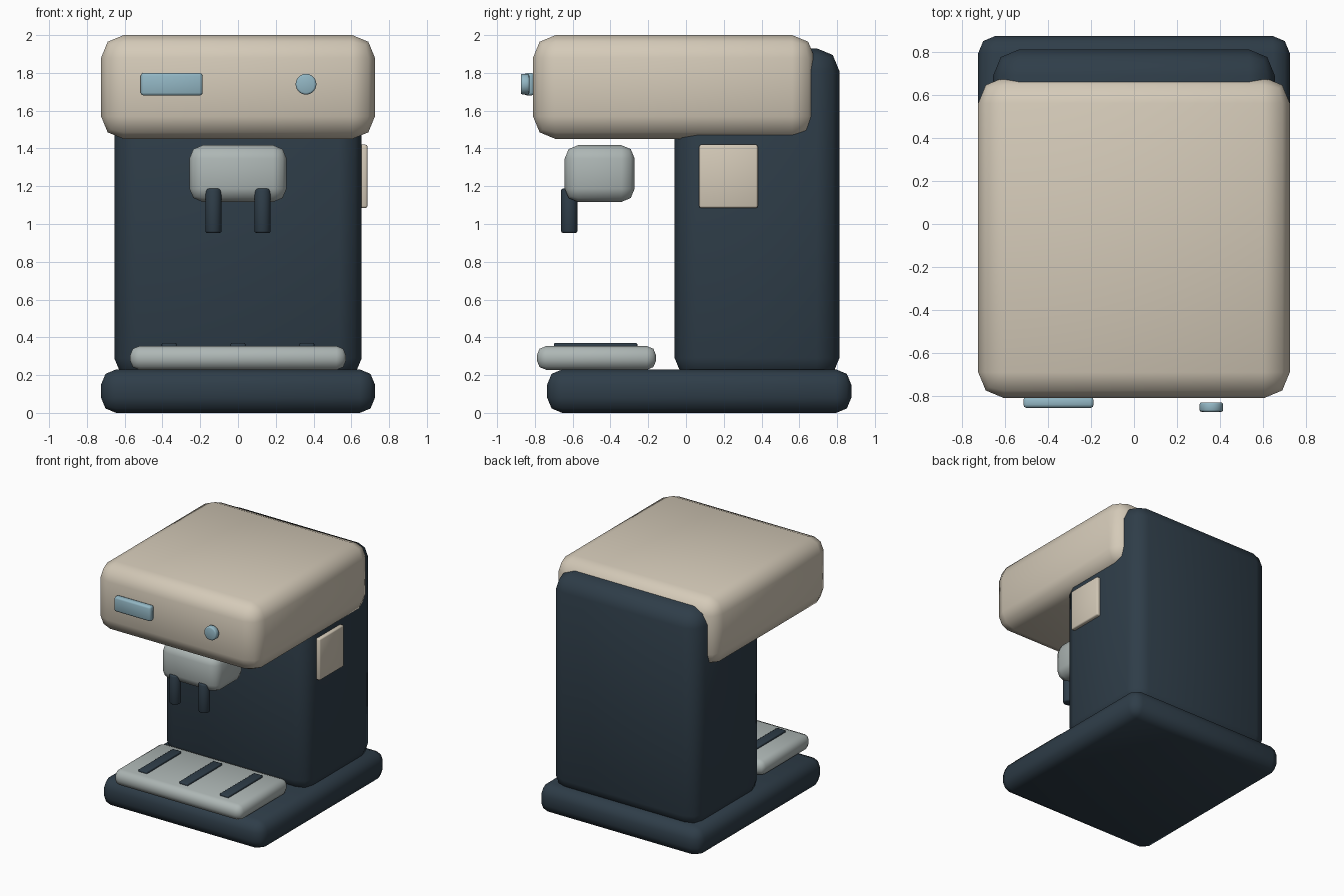
import bpy, math

if "Cube" in bpy.data.objects:
    bpy.data.objects.remove(bpy.data.objects["Cube"])


def material(name, rgb):
    m = bpy.data.materials.new(name)
    m.diffuse_color = (*rgb, 1)
    m.use_nodes = True
    m.node_tree.nodes["Principled BSDF"].inputs["Base Color"].default_value = m.diffuse_color
    return m


DARK = material("dark_slate", (0.028, 0.047, 0.066))
CREAM = material("warm_cream", (0.66, 0.59, 0.48))
STEEL = material("pale_steel", (0.42, 0.47, 0.46))
BLUE = material("soft_blue", (0.29, 0.47, 0.55))


def finish(ob, name, mat, bevel, segments):
    ob.name = ob.data.name = name
    ob.data.materials.append(mat)
    bpy.ops.object.transform_apply(location=False, rotation=True, scale=True)
    mod = ob.modifiers.new("rounding", 'BEVEL')
    mod.width = bevel
    mod.segments = segments
    mod.limit_method = 'ANGLE'
    bpy.ops.object.modifier_apply(modifier=mod.name)
    bpy.ops.object.shade_smooth_by_angle(angle=math.radians(50))
    return ob


def box(name, mat, x, y, z, bevel, segments=2):
    """Rounded box given by its (min, max) range on each axis."""
    centre = [(r[0] + r[1]) / 2 for r in (x, y, z)]
    bpy.ops.mesh.primitive_cube_add(size=1, location=centre)
    ob = bpy.context.object
    ob.scale = [r[1] - r[0] for r in (x, y, z)]
    return finish(ob, name, mat, bevel, segments)


def cylinder(name, mat, centre, radius, depth, bevel, rotation=(0, 0, 0)):
    bpy.ops.mesh.primitive_cylinder_add(vertices=24, radius=radius, depth=depth,
                                        location=centre, rotation=rotation)
    return finish(bpy.context.object, name, mat, bevel, 2)


# Main housing
box("base", DARK, (-0.725, 0.725), (-0.735, 0.875), (0, 0.23), 0.08)
box("rear_body", DARK, (-0.655, 0.655), (-0.06, 0.812), (0.17, 1.93), 0.12)
box("head", CREAM, (-0.725, 0.725), (-0.81, 0.682), (1.45, 2.0), 0.12)

# Brew group with two spouts
box("brew_group", STEEL, (-0.257, 0.257), (-0.642, -0.272), (1.117, 1.417), 0.07)
for side, sx in (("left", -1), ("right", 1)):
    cylinder("spout_" + side, DARK, (sx * 0.13, -0.618, 1.07), 0.043, 0.235, 0.01)

# Drip tray with slots
box("drip_tray", STEEL, (-0.572, 0.572), (-0.79, -0.158), (0.228, 0.354), 0.05)
for i in range(3):
    cx = (i - 1) * 0.365
    box(f"tray_slot_{i + 1}", DARK, (cx - 0.039, cx + 0.039),
        (-0.70, -0.258), (0.345, 0.37), 0.006)

# Controls on the front
box("display", BLUE, (-0.515, -0.188), (-0.856, -0.805), (1.68, 1.8), 0.015)
cylinder("button", BLUE, (0.36, -0.852, 1.74), 0.055, 0.045, 0.01,
         (math.pi / 2, 0, 0))

# Side panel
box("side_panel", CREAM, (0.635, 0.685), (0.07, 0.38), (1.085, 1.42), 0.01)
